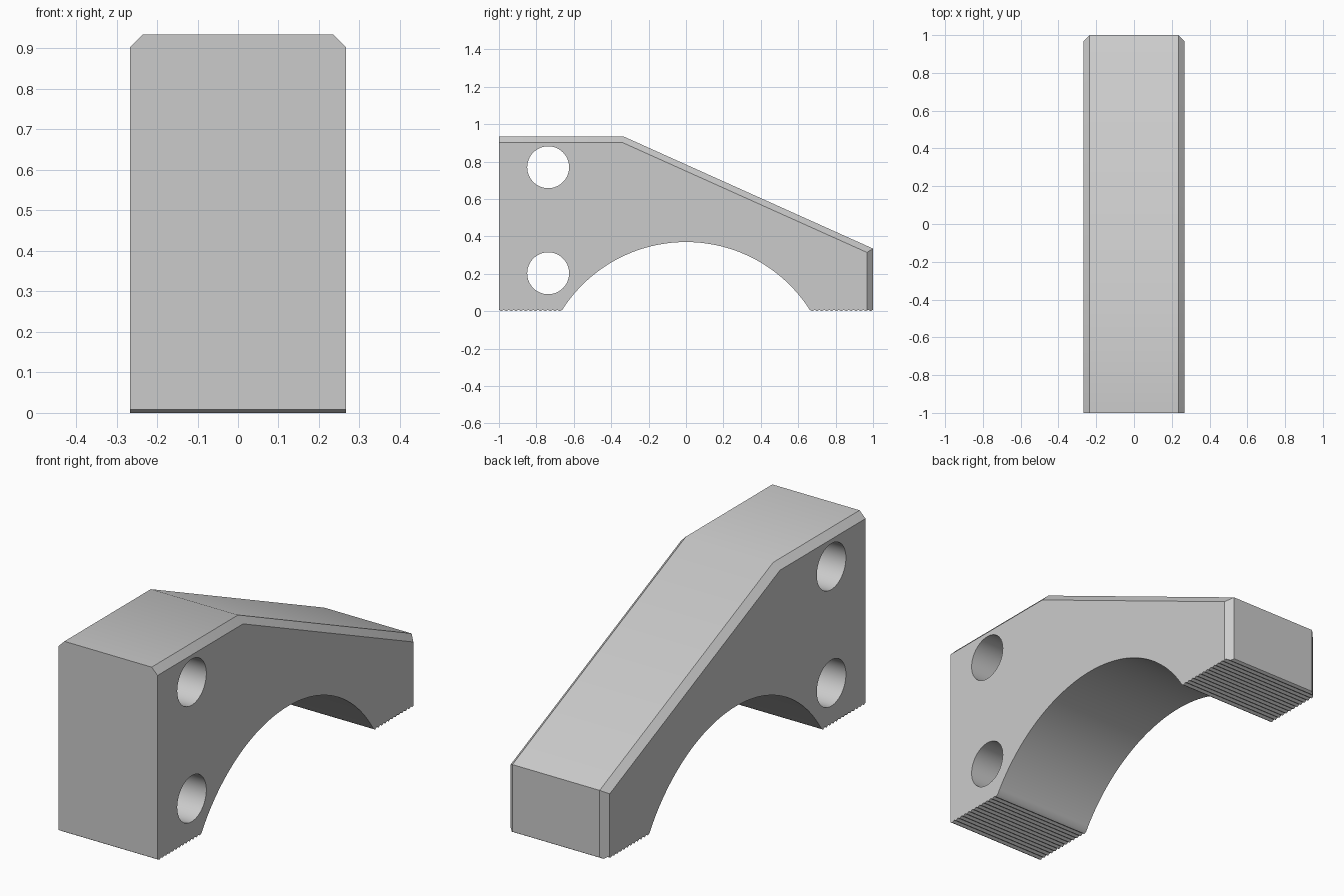
import bpy, bmesh, math
from mathutils import Matrix

cube = bpy.data.objects.get("Cube")
if cube:
    bpy.data.objects.remove(cube, do_unlink=True)

HALF_WIDTH = 0.267
CHAMFER = 0.032
TOOTH_DEPTH = 0.008
TEETH = 13
ARCH_TOP, ARCH_RADIUS = 0.37, 0.785
ARCH_CENTRE = ARCH_TOP - ARCH_RADIUS

grey = bpy.data.materials.new("light_grey")
grey.use_nodes = True
colour = (0.6, 0.6, 0.6, 1)
grey.diffuse_color = colour
grey.node_tree.nodes["Principled BSDF"].inputs["Base Color"].default_value = colour


def make_object(name, bm):
    bmesh.ops.recalc_face_normals(bm, faces=bm.faces)
    mesh = bpy.data.meshes.new(name)
    bm.to_mesh(mesh)
    bm.free()
    mesh.materials.append(grey)
    obj = bpy.data.objects.new(name, mesh)
    bpy.context.collection.objects.link(obj)
    return obj


def prism(profile, half):
    """Extrude a (y, z) outline along x."""
    bm = bmesh.new()
    face = bm.faces.new([bm.verts.new((-half, y, z)) for y, z in profile])
    moved = bmesh.ops.extrude_face_region(bm, geom=[face])["geom"]
    verts = [v for v in moved if isinstance(v, bmesh.types.BMVert)]
    bmesh.ops.translate(bm, verts=verts, vec=(2 * half, 0, 0))
    return bm


# Body: sloped block, chamfered along its top and back side edges
bm = prism([(-1, -0.05), (1, -0.05), (1, 0.335), (-0.335, 0.935), (-1, 0.935)], HALF_WIDTH)
edges = []
for e in bm.edges:
    a, b = (v.co for v in e.verts)
    along_side = abs(a.x - b.x) < 0.001
    on_top = min(a.z, b.z) > 0.3
    on_back = min(a.y, b.y) > 0.99
    if along_side and (on_top or on_back):
        edges.append(e)
bmesh.ops.bevel(bm, geom=edges, offset=CHAMFER, segments=1, affect='EDGES')
body = make_object("support_bracket", bm)

# Underside cutter: serrated feet on both sides of a round arch
foot_end = math.sqrt(ARCH_RADIUS ** 2 - (TOOTH_DEPTH - ARCH_CENTRE) ** 2)
pitch = (1 - foot_end) / TEETH
saw = [(-1 + i * pitch / 2, TOOTH_DEPTH if i % 2 == 0 else 0)
       for i in range(-2, 2 * TEETH + 1)]
start = math.asin(foot_end / ARCH_RADIUS)
arch = []
for i in range(1, 64):
    a = start * (i / 32 - 1)
    arch.append((ARCH_RADIUS * math.sin(a), ARCH_CENTRE + ARCH_RADIUS * math.cos(a)))
outline = saw + arch + [(-y, z) for y, z in reversed(saw)]
outline += [(outline[-1][0], -0.2), (outline[0][0], -0.2)]
cutters = [make_object("underside_cutter", prism(outline, 0.4))]

# Two bolt holes through the sides
for name, z in (("lower_hole_cutter", 0.203), ("upper_hole_cutter", 0.77)):
    bm = bmesh.new()
    bmesh.ops.create_cone(bm, cap_ends=True, segments=64, radius1=0.112, radius2=0.112, depth=1,
                          matrix=Matrix.Translation((0, -0.737, z)) @ Matrix.Rotation(math.pi / 2, 4, 'Y'))
    cutters.append(make_object(name, bm))

# Cut, then smooth the curved walls
bpy.ops.object.select_all(action='DESELECT')
body.select_set(True)
bpy.context.view_layer.objects.active = body
for cutter in cutters:
    mod = body.modifiers.new(cutter.name, 'BOOLEAN')
    mod.operation = 'DIFFERENCE'
    mod.solver = 'EXACT'
    mod.object = cutter
    bpy.ops.object.modifier_apply(modifier=mod.name)
    bpy.data.objects.remove(cutter, do_unlink=True)
bpy.ops.object.shade_smooth_by_angle(angle=math.radians(30))
